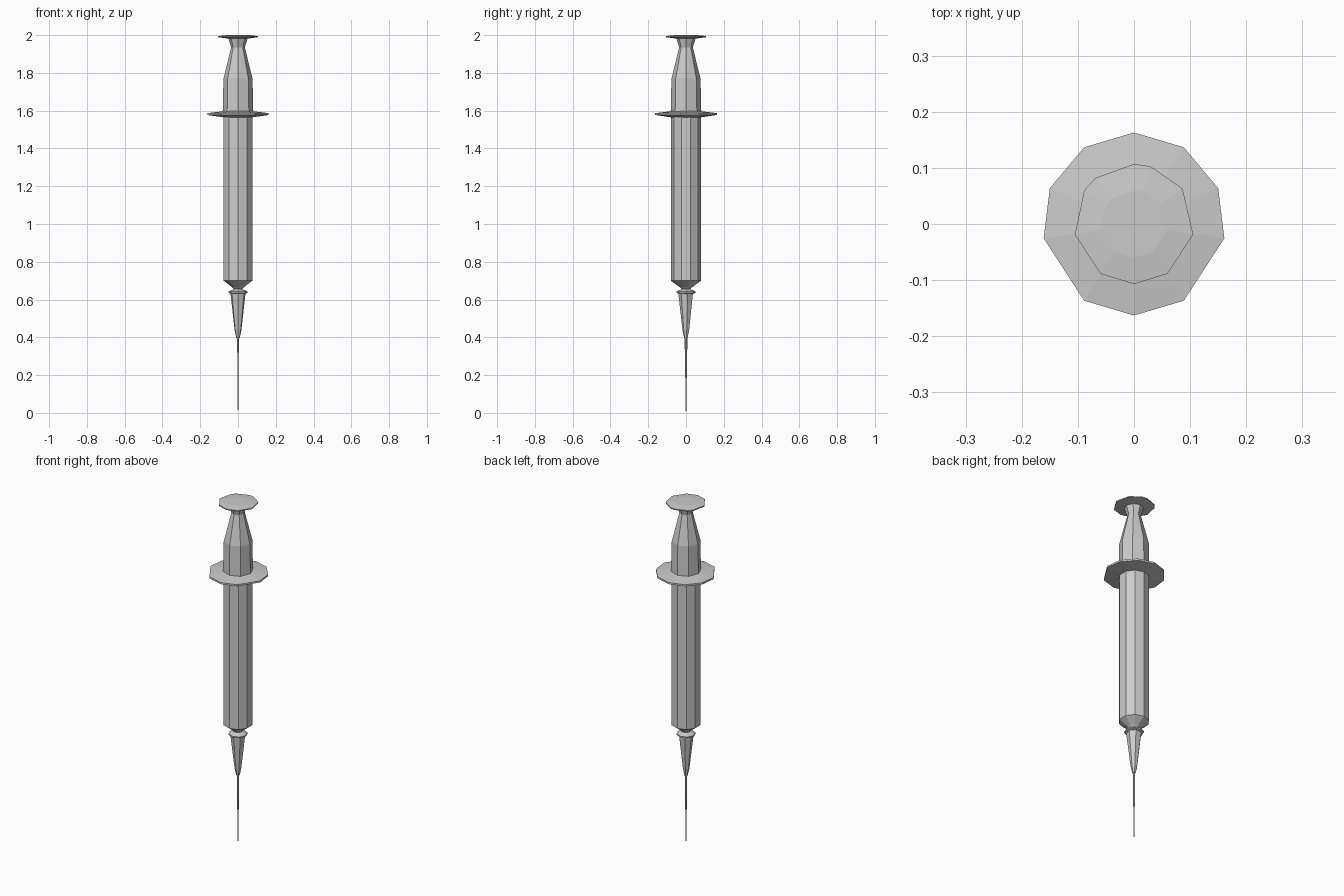
import bpy, bmesh
from math import sin, cos, radians

if "Cube" in bpy.data.objects:
    bpy.data.objects.remove(bpy.data.objects["Cube"])


def regular(n, start=-90):
    return [start + i * 360 / n for i in range(n)]


def lathe(name, profile, angles, y_scale=1.0, x_scale=1.0):
    """Faceted turned part from (radius, z) pairs, bottom to top, capped."""
    bm = bmesh.new()
    angles = [radians(a) for a in angles]
    n = len(angles)
    rings = []
    for r, z in profile:
        if r == 0:
            rings.append([bm.verts.new((0, 0, z))] * n)
        else:
            rings.append([bm.verts.new((r * cos(a) * x_scale, r * sin(a) * y_scale, z))
                          for a in angles])
    for lo, hi in zip(rings, rings[1:]):
        for i in range(n):
            j = (i + 1) % n
            loop = list(dict.fromkeys((lo[i], lo[j], hi[j], hi[i])))
            bm.faces.new(loop)
    if profile[0][0]:
        bm.faces.new(rings[0][::-1])
    if profile[-1][0]:
        bm.faces.new(rings[-1])
    bmesh.ops.recalc_face_normals(bm, faces=bm.faces)
    mesh = bpy.data.meshes.new(name)
    bm.to_mesh(mesh)
    bm.free()
    obj = bpy.data.objects.new(name, mesh)
    bpy.context.collection.objects.link(obj)
    return obj


# Barrel with tapered end and nozzle
lathe("barrel", [(0.017, 0.635), (0.022, 0.655), (0.035, 0.667), (0.08, 0.70),
                 (0.08, 1.57)], regular(10))

# Finger flange: uneven ten-sided disc
lathe("finger_flange", [(0.08, 1.565), (0.163, 1.577), (0.163, 1.587), (0.08, 1.597)],
      [-90, -57, -9, 23, 57, 90, 123, 157, 189, 237])

# Plunger rod narrowing to a flared neck
lathe("plunger", [(0.081, 1.59), (0.077, 1.77), (0.036, 1.935), (0.052, 1.985)],
      regular(8))

# Thumb rest: shallow domed disc
lathe("thumb_rest", [(0.05, 1.981), (0.107, 1.989), (0.107, 1.995), (0.06, 2.0)],
      [-90, -56, -10, 36, 74, 90, 130, 146, 190, 236])

# Needle hub with a collar
lathe("needle_hub", [(0.03, 0.627), (0.051, 0.636), (0.051, 0.643), (0.022, 0.655)],
      regular(8))
lathe("needle_hub_cone", [(0.009, 0.395), (0.018, 0.435), (0.041, 0.635)], regular(7))

# Needle, thinning to the tip
lathe("needle", [(0, 0.0), (0.003, 0.02), (0.004, 0.19), (0.006, 0.20), (0.007, 0.42)],
      regular(6), x_scale=0.7)
